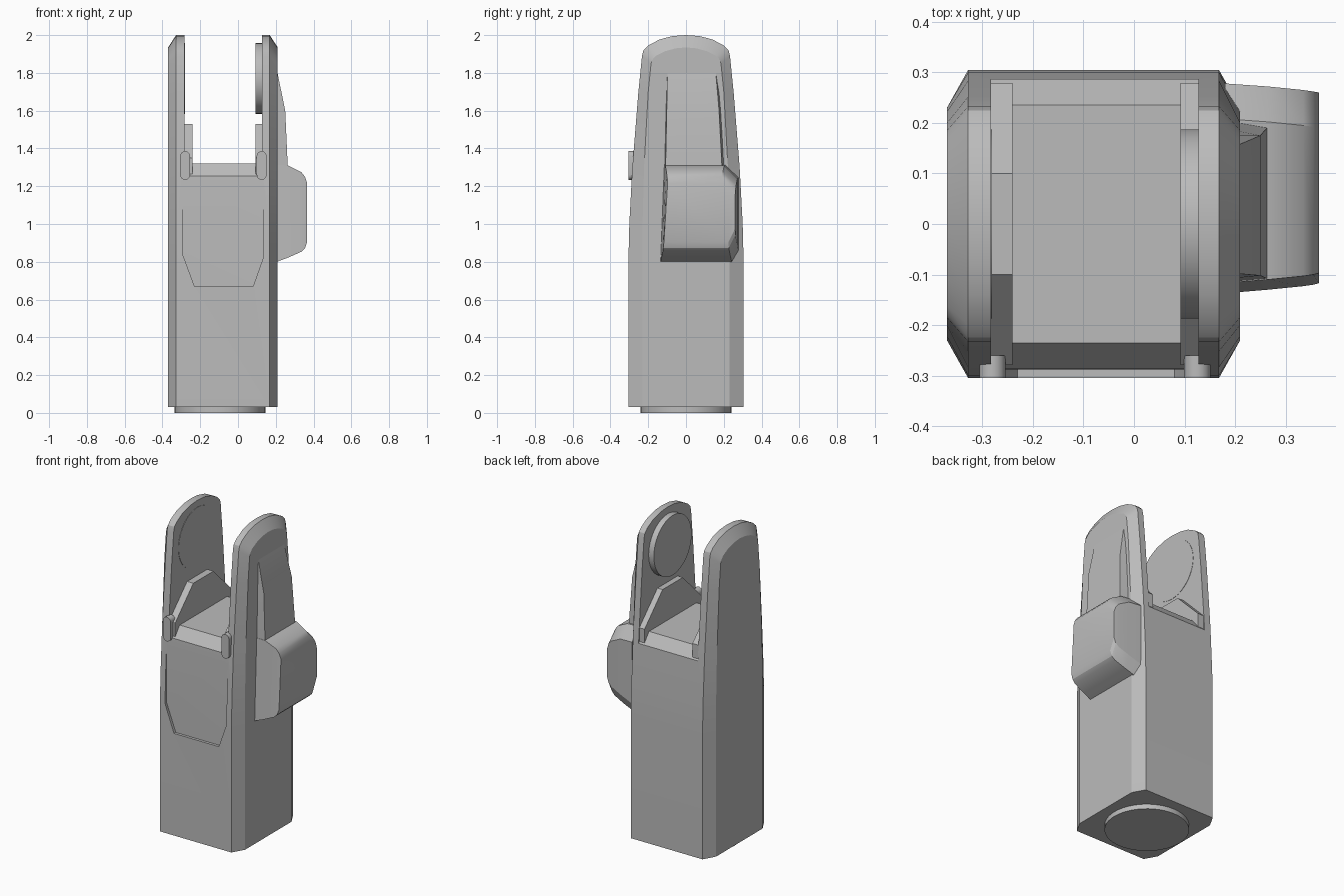
import bpy, bmesh, math

cube = bpy.data.objects.get("Cube")
if cube:
    bpy.data.objects.remove(cube, do_unlink=True)

GREY = (0.5, 0.5, 0.5, 1)
mat = bpy.data.materials.new("plain grey")
mat.use_nodes = True
mat.diffuse_color = GREY
mat.node_tree.nodes["Principled BSDF"].inputs["Base Color"].default_value = GREY


def loft(name, sections):
    """Skin a row of matching closed sections and cap both ends."""
    bm = bmesh.new()
    rings = [[bm.verts.new(p) for p in s] for s in sections]
    n = len(rings[0])
    for a, b in zip(rings, rings[1:]):
        for i in range(n):
            j = (i + 1) % n
            bm.faces.new((a[i], a[j], b[j], b[i]))
    bm.faces.new(rings[0])
    bm.faces.new(rings[-1])
    bmesh.ops.recalc_face_normals(bm, faces=bm.faces)
    mesh = bpy.data.meshes.new(name)
    bm.to_mesh(mesh)
    bm.free()
    mesh.materials.append(mat)
    ob = bpy.data.objects.new(name, mesh)
    bpy.context.collection.objects.link(ob)
    return ob


def prism_x(name, yz, x0, x1):
    return loft(name, [[(x, y, z) for y, z in yz] for x in (x0, x1)])


def prism_y(name, xz, y0, y1):
    return loft(name, [[(x, y, z) for x, z in xz] for y in (y0, y1)])


def circle(cu, cv, r, n=48):
    return [(cu + r * math.cos(math.tau * i / n), cv + r * math.sin(math.tau * i / n))
            for i in range(n)]


def mirror(half):
    """Close a half outline by mirroring it over y = 0."""
    return half + [(-y, z) for y, z in reversed(half) if y > 0]


def select_only(ob):
    bpy.ops.object.select_all(action='DESELECT')
    ob.select_set(True)
    bpy.context.view_layer.objects.active = ob


def apply_mod(ob, kind, **settings):
    mod = ob.modifiers.new(kind.lower(), kind)
    for key, value in settings.items():
        setattr(mod, key, value)
    select_only(ob)
    bpy.ops.object.modifier_apply(modifier=mod.name)


def cut(ob, cutter):
    cutter.hide_render = True
    apply_mod(ob, 'BOOLEAN', object=cutter, operation='DIFFERENCE', solver='EXACT')
    bpy.data.objects.remove(cutter, do_unlink=True)


# Tall body with tapered, arched silhouette and chamfered sides
outer = [(0.305, 0.03), (0.305, 0.8), (0.30, 1.0), (0.284, 1.3), (0.252, 1.7),
         (0.233, 1.89), (0.225, 1.92), (0.20, 1.945), (0.14, 1.977), (0.07, 1.995), (0, 2.0)]
inner = [(0.23, 0.03), (0.23, 0.8), (0.23, 1.0), (0.222, 1.3), (0.2, 1.7),
         (0.185, 1.85), (0.178, 1.87), (0.16, 1.89), (0.11, 1.915), (0.055, 1.93), (0, 1.935)]
full, inset = mirror(outer), mirror(inner)
body = loft("body", [[(x, y, z) for y, z in s] for x, s in
                     ((-0.37, inset), (-0.328, full), (0.168, full), (0.21, inset))])

# Open slot between the two prongs, with a floor sloping down at both ends
slot = mirror([(0.4, 2.2), (0.4, 1.25), (0.29, 1.25), (0.235, 1.32)])
cut(body, prism_x("slot_cutter", slot, -0.283, 0.128))

# Shallow front panel
panel = [(-0.293, 1.4), (-0.293, 0.84), (-0.23, 0.67), (0.08, 0.67), (0.133, 0.82), (0.133, 1.4)]
cut(body, prism_y("panel_cutter", panel, -0.5, -0.288))

# Raised cheeks beside the slot floor
cheek = mirror([(0.279, 1.2), (0.279, 1.35), (0.1, 1.53)])
prism_x("right_cheek", cheek, -0.29, -0.24)
prism_x("left_cheek", cheek, 0.092, 0.135)

# Round pads on the inner prong faces
prism_x("left_pad", circle(0, 1.77, 0.187), 0.092, 0.135)
prism_x("right_pad", circle(0, 1.77, 0.187), -0.29, -0.281)

# Rounded clips on the front
for side, x in (("right", -0.28), ("left", 0.125)):
    r = 0.026
    arc = [(r * math.cos(math.pi * i / 8), r * math.sin(math.pi * i / 8)) for i in range(9)]
    pill = [(x + u, 1.36 + v) for u, v in arc] + [(x - u, 1.26 - v) for u, v in arc]
    prism_y(side + "_clip", pill, -0.305, -0.26)

# Round foot
foot = [[(x, y, z) for x, y in circle(-0.095, 0, 0.24)] for z in (0, 0.04)]
loft("foot", foot)


# Side box with narrowing outer end and clipped rear corners
def box_section(x, front, back, low, high):
    return [(x, front - 0.01, low), (x, back - 0.035, low), (x, back, low + 0.07),
            (x, back, high - 0.07), (x, back - 0.07, high), (x, front + 0.01, high)]


box = loft("side_box", [box_section(0.18, -0.127, 0.278, 0.79, 1.315),
                        box_section(0.265, -0.12, 0.272, 0.822, 1.31),
                        box_section(0.335, -0.113, 0.265, 0.853, 1.275),
                        box_section(0.355, -0.11, 0.262, 0.873, 1.25),
                        box_section(0.366, -0.107, 0.26, 0.905, 1.215)])


# Tapered fin above the box
def fin_section(z, x, front, back):
    return [(0.15, front - 0.01, z), (x, front, z), (x, back, z), (0.15, back + 0.02, z)]


loft("side_fin", [fin_section(1.25, 0.267, -0.108, 0.195),
                  fin_section(1.31, 0.263, -0.108, 0.19),
                  fin_section(1.6, 0.25, -0.102, 0.175),
                  fin_section(1.83, 0.203, -0.098, 0.155)])

# Smooth the rounded parts, keeping edges sharp
for ob in list(bpy.context.collection.objects):
    if ob.type == 'MESH' and mat.name in ob.data.materials:
        select_only(ob)
        bpy.ops.object.shade_smooth_by_angle(angle=math.radians(25))
